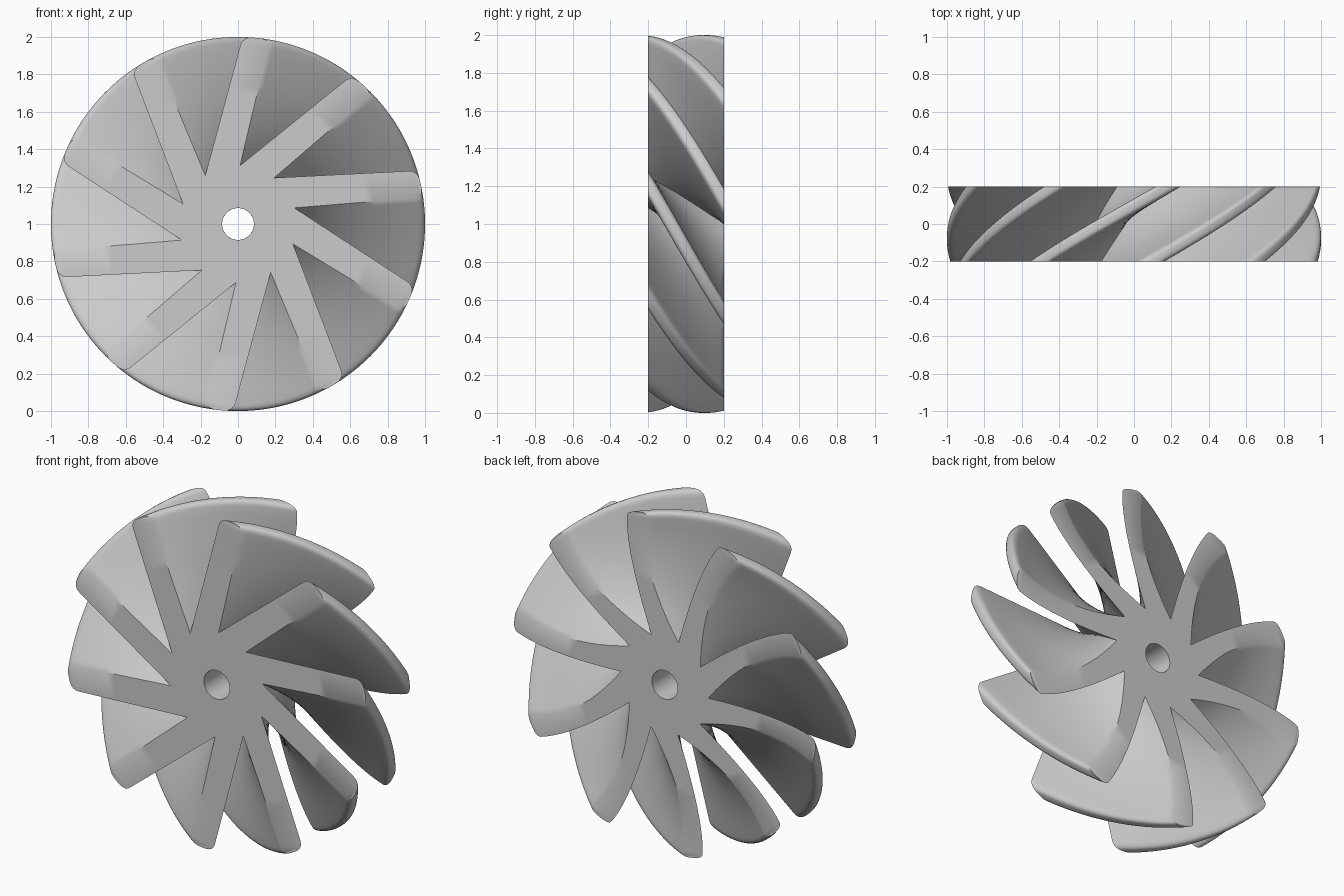
import bpy, bmesh
from math import radians, pi
from mathutils import Vector, Matrix

cube = bpy.data.objects.get("Cube")
if cube:
    bpy.data.objects.remove(cube)

BLADES, SLICES, EDGE, HALF, BORE = 10, 24, 12, 0.2, 0.085
TWIST = -40.7


def rot(p, deg):
    return Matrix.Rotation(radians(deg), 2) @ p


def polar(r, deg):
    return rot(Vector((r, 0)), deg)


def bezier(a, c, b, s):
    return a * (1 - s) ** 2 + c * 2 * s * (1 - s) + b * s * s


def through(a, mid, b):
    """Control point of a quadratic curve passing through mid."""
    return mid * 2 - (a + b) / 2


def edges(valley, tip_low, tip_high, mid_low=None, mid_high=None):
    """Lower and upper flank of a blade, each as start, control, end."""
    high = rot(valley, 360 / BLADES)
    low_c = through(valley, mid_low or (valley + tip_low) / 2, tip_low)
    high_c = through(high, mid_high or (high + tip_high) / 2, tip_high)
    return [(valley, low_c, tip_low), (high, high_c, tip_high)]


# Straight blade outline at the front, curved one at the back
front = edges(polar(0.313, 88), polar(1, 80.2), polar(1, 88.6))
back = edges(polar(0.288, 77.1), polar(1, 80.3), polar(1, 88.5),
             polar(0.72, 77.1), polar(0.667, 86.2))


def blade_outline(t):
    """Points from the lower valley, around the rounded tip, to the upper flank."""
    low, high = [[a.lerp(b, t) for a, b in zip(f, g)] for f, g in zip(front, back)]
    cut = 0.94
    s_vals = [cut * i / EDGE for i in range(EDGE + 1)]
    lo = [bezier(*low, s) for s in s_vals]
    hi = [bezier(*high, s) for s in s_vals]
    arc_lo = low[2].lerp(high[2], 0.36).normalized()
    arc_hi = low[2].lerp(high[2], 0.64).normalized()
    for i in range(1, 6):
        lo.append(bezier(lo[EDGE], low[2], arc_lo, i / 5))
        hi.append(bezier(hi[EDGE], high[2], arc_hi, i / 5))
    return lo, hi


bm = bmesh.new()
slices = []
for j in range(SLICES + 1):
    t = j / SLICES
    lo, hi = blade_outline(t)
    y = HALF * (2 * t - 1)
    ring = []
    for k in range(BLADES):
        turn = TWIST * t + k * 360 / BLADES
        for p in lo + hi[:0:-1]:
            q = rot(p, turn)
            ring.append(bm.verts.new((q.x, y, q.y + 1)))
    slices.append(ring)

# Twisted blade flanks and tips
n = len(slices[0])
for a, b in zip(slices, slices[1:]):
    for i in range(n):
        m = (i + 1) % n
        bm.faces.new((a[i], a[m], b[m], b[i]))

# Flat end faces with a round bore
per = n // BLADES
SEG = 6
bores = []
for ring, y, turn in ((slices[0], -HALF, 88), (slices[-1], HALF, 77.1 + TWIST)):
    bore = []
    for i in range(BLADES * SEG):
        q = polar(BORE, turn + i * 360 / (BLADES * SEG))
        bore.append(bm.verts.new((q.x, y, q.y + 1)))
    bores.append(bore)
    for k in range(BLADES):
        pts = [ring[(k * per + i) % n] for i in range(per + 1)]
        for i in range(per // 2):
            quad = [pts[i], pts[i + 1], pts[per - i - 1], pts[per - i]]
            bm.faces.new(list(dict.fromkeys(quad)))
        inner = [bore[(k * SEG + i) % len(bore)] for i in range(SEG + 1)]
        bm.faces.new([pts[0], pts[per]] + inner[::-1])

# Bore wall, matched to the nearest segment of the turned back face
step = 2 * pi / len(bores[0])
shift = round(radians(88 - 77.1 - TWIST) / step)
for i in range(len(bores[0])):
    f0, f1 = bores[0][i], bores[0][(i + 1) % len(bores[0])]
    b0, b1 = [bores[1][(i + d + shift) % len(bores[1])] for d in (0, 1)]
    bm.faces.new((f0, f1, b1, b0))

bmesh.ops.recalc_face_normals(bm, faces=bm.faces)
mesh = bpy.data.meshes.new("bladed_rotor")
bm.to_mesh(mesh)
bm.free()
rotor = bpy.data.objects.new("bladed_rotor", mesh)
bpy.context.collection.objects.link(rotor)

# Plain grey finish
grey = bpy.data.materials.new("plain_grey")
grey.use_nodes = True
color = (0.6, 0.6, 0.6, 1)
grey.diffuse_color = color
grey.node_tree.nodes["Principled BSDF"].inputs["Base Color"].default_value = color
mesh.materials.append(grey)

bpy.ops.object.select_all(action="DESELECT")
rotor.select_set(True)
bpy.context.view_layer.objects.active = rotor
bpy.ops.object.shade_smooth_by_angle(angle=radians(35))
